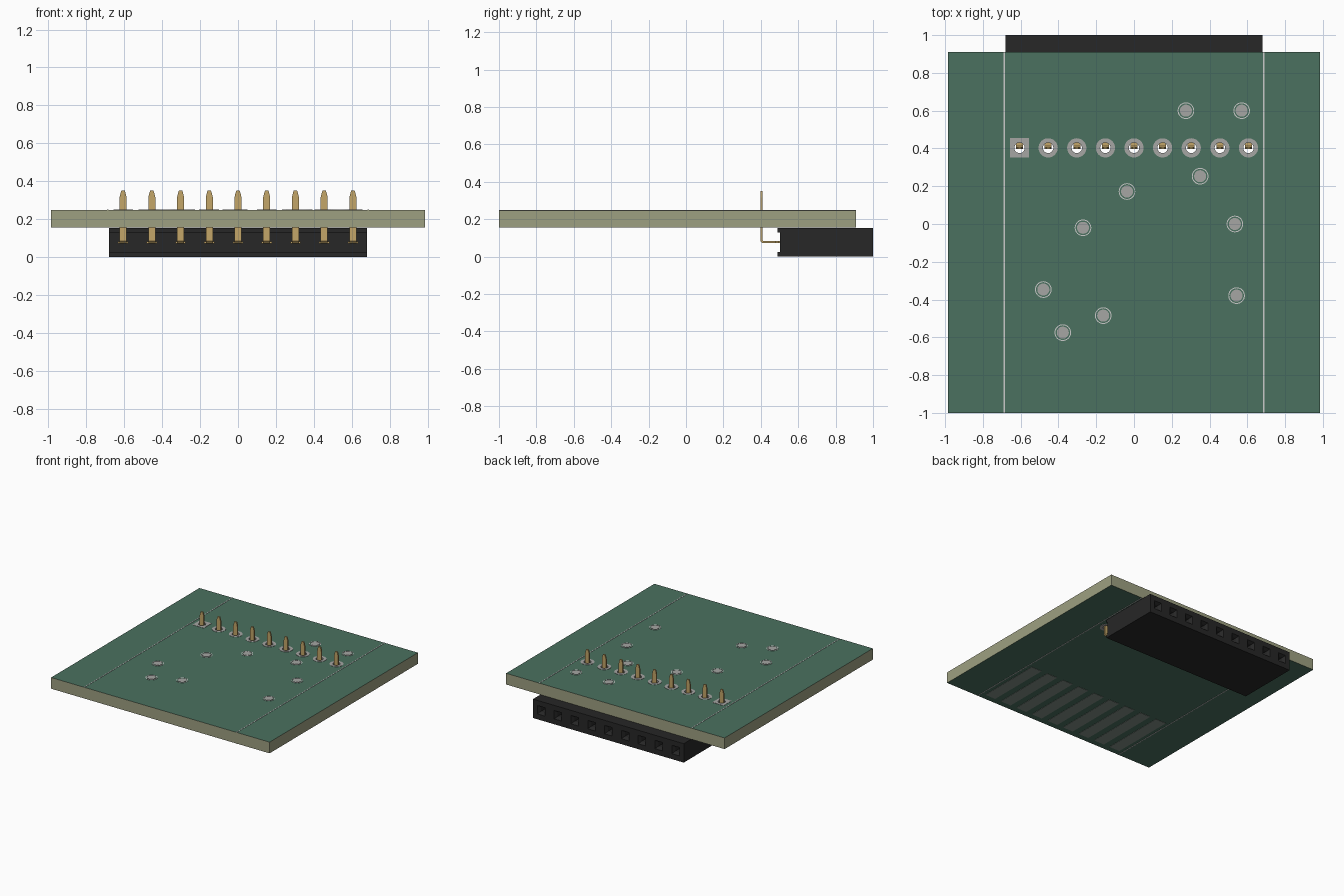
import bpy, bmesh
from math import cos, sin, tau
from mathutils import Matrix, Vector

if "Cube" in bpy.data.objects:
    bpy.data.objects.remove(bpy.data.objects["Cube"])

Z0, Z1 = 0.157, 0.248          # board underside and top
PITCH, PIN_Y, PIN_Z = 0.1515, 0.403, 0.078
PINS = [PITCH * (i - 4) for i in range(9)]


def material(name, rgb):
    m = bpy.data.materials.new(name)
    m.diffuse_color = (*rgb, 1)
    m.use_nodes = True
    m.node_tree.nodes["Principled BSDF"].inputs["Base Color"].default_value = m.diffuse_color
    return m


GREEN = material("solder_mask", (0.07, 0.165, 0.115))
CORE = material("board_core", (0.34, 0.35, 0.22))
BLACK = material("black_plastic", (0.02, 0.02, 0.02))
METAL = material("pad_metal", (0.38, 0.38, 0.37))
GOLD = material("pin_gold", (0.55, 0.38, 0.14))
SILK = material("silkscreen", (0.55, 0.57, 0.54))
TRACE = material("covered_copper", (0.22, 0.27, 0.24))


def finish(name, bm, *mats):
    bmesh.ops.recalc_face_normals(bm, faces=bm.faces)
    me = bpy.data.meshes.new(name)
    bm.to_mesh(me)
    bm.free()
    for m in mats:
        me.materials.append(m)
    ob = bpy.data.objects.new(name, me)
    bpy.context.collection.objects.link(ob)
    return ob


def box(bm, x0, x1, y0, y1, z0, z1):
    size = Matrix.Diagonal((x1 - x0, y1 - y0, z1 - z0, 1))
    mid = Matrix.Translation(((x0 + x1) / 2, (y0 + y1) / 2, (z0 + z1) / 2))
    bmesh.ops.create_cube(bm, size=1, matrix=mid @ size)


def disc(bm, x, y, r, z0, z1):
    bmesh.ops.create_cone(bm, cap_ends=True, segments=32, radius1=r, radius2=r, depth=z1 - z0,
                          matrix=Matrix.Translation((x, y, (z0 + z1) / 2)))


def ring(bm, x, y, ri, ro, z0, z1, square=False, n=32):
    loops = []
    for r, z in ((ri, z0), (ro, z0), (ro, z1), (ri, z1)):
        loop = []
        for k in range(n):
            c, s = cos(tau * k / n), sin(tau * k / n)
            f = r / max(abs(c), abs(s)) if square and r == ro else r
            loop.append(bm.verts.new((x + f * c, y + f * s, z)))
        loops.append(loop)
    for j in range(4):
        a, b = loops[j], loops[(j + 1) % 4]
        for k in range(n):
            bm.faces.new((a[k], a[(k + 1) % n], b[(k + 1) % n], b[k]))


def cut(ob, cutter):
    mod = ob.modifiers.new("holes", 'BOOLEAN')
    mod.operation, mod.solver, mod.object = 'DIFFERENCE', 'EXACT', cutter
    bpy.context.view_layer.objects.active = ob
    bpy.ops.object.modifier_apply(modifier=mod.name)
    bpy.data.objects.remove(cutter)


# circuit board: green faces, bare core edges, drilled pin holes
bm = bmesh.new()
box(bm, -0.985, 0.985, -1, 0.91, Z0, Z1)
board = finish("board", bm, CORE, GREEN)
bm = bmesh.new()
for x in PINS:
    disc(bm, x, PIN_Y, 0.03, Z0 - 0.05, Z1 + 0.05)
cut(board, finish("drill", bm, CORE))
for p in board.data.polygons:
    p.material_index = 1 if abs(p.normal.z) > 0.5 else 0

# plated pads and barrels around the pins, first one square
bm = bmesh.new()
for i, x in enumerate(PINS):
    for z0, z1 in ((Z0 - 0.002, Z0 + 0.001), (Z1 - 0.001, Z1 + 0.002)):
        ring(bm, x, PIN_Y, 0.0275, 0.051, z0, z1, square=(i == 0))
    ring(bm, x, PIN_Y, 0.0275, 0.031, Z0, Z1)
finish("pin_pads", bm, METAL)

# test points: solid disc with a thin outline ring
POINTS = [(0.275, 0.6), (0.57, 0.6), (0.35, 0.253), (-0.037, 0.172), (-0.27, -0.02),
          (0.534, 0), (-0.48, -0.347), (-0.163, -0.485), (0.543, -0.379), (-0.377, -0.575)]
bm, rings = bmesh.new(), bmesh.new()
for x, y in POINTS:
    disc(bm, x, y, 0.032, Z1 - 0.001, Z1 + 0.002)
    ring(rings, x, y, 0.039, 0.044, Z1 - 0.001, Z1 + 0.002)
finish("test_pads", bm, METAL)
finish("test_pad_outlines", rings, SILK)

# long silkscreen guide lines on both faces
bm = bmesh.new()
for x in (-0.687, 0.687):
    box(bm, x - 0.003, x + 0.003, -1, 0.91, Z1 - 0.001, Z1 + 0.002)
    box(bm, x - 0.003, x + 0.003, -1, 0.91, Z0 - 0.002, Z0 + 0.001)
finish("guide_lines", bm, SILK)

# flat contact fingers on the underside
bm = bmesh.new()
for x in PINS:
    box(bm, x - 0.048, x + 0.048, -0.95, -0.41, Z0 - 0.002, Z0 + 0.001)
finish("contact_fingers", bm, TRACE)

# socket housing with stand-off ribs on its rear
bm = bmesh.new()
box(bm, -0.68, 0.68, 0.502, 1, 0, 0.154)
socket = finish("socket", bm, BLACK)
bm = bmesh.new()
box(bm, -0.68, 0.68, 0.49, 0.502, 0, 0.025)
box(bm, -0.68, 0.68, 0.49, 0.502, 0.13, 0.154)
finish("socket_ribs", bm, BLACK)

# funnel-shaped square openings
bm = bmesh.new()
for x in PINS:
    loops = []
    for y, h in ((1.01, 0.034), (1.0, 0.034), (0.975, 0.02), (0.7, 0.02)):
        loops.append([bm.verts.new((x + a * h, y, PIN_Z + b * h))
                      for a, b in ((-1, -1), (1, -1), (1, 1), (-1, 1))])
    for a, b in zip(loops, loops[1:]):
        for k in range(4):
            bm.faces.new((a[k], a[(k + 1) % 4], b[(k + 1) % 4], b[k]))
    bm.faces.new(loops[0])
    bm.faces.new(loops[-1])
cut(socket, finish("socket_cutter", bm, BLACK))

# bent flat pins: stations along the strip as (y, z, half width)
W = 0.0185
STRIP = [(0.53, PIN_Z, W), (0.497, PIN_Z, W), (0.496, PIN_Z, 0.027), (0.476, PIN_Z, 0.027),
         (0.475, PIN_Z, W), (PIN_Y + 0.008, PIN_Z, W), (PIN_Y, PIN_Z + 0.008, W),
         (PIN_Y, 0.315, W), (PIN_Y, 0.338, 0.013), (PIN_Y, 0.35, 0.009)]
bm = bmesh.new()
for x in PINS:
    pairs = [[bm.verts.new((x + s * w, y, z)) for s in (-1, 1)] for y, z, w in STRIP]
    for a, b in zip(pairs, pairs[1:]):
        bm.faces.new((a[0], a[1], b[1], b[0]))
pins = finish("pins", bm, GOLD)
solid = pins.modifiers.new("thickness", 'SOLIDIFY')
solid.thickness, solid.offset, solid.use_even_offset = 0.011, 0, True
